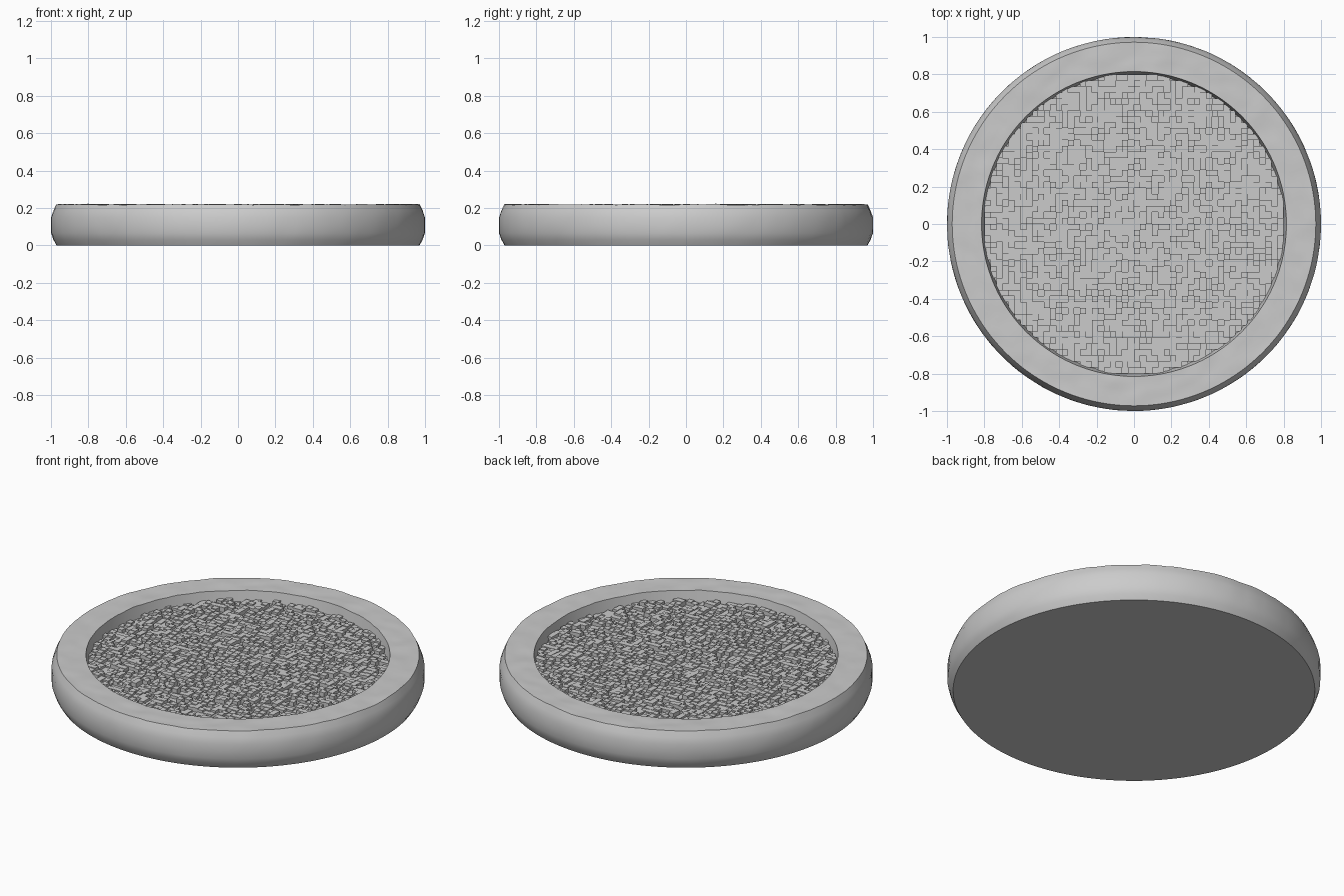
import bpy
import bmesh
import math
import random
from mathutils import Vector, noise

random.seed(7)
if "Cube" in bpy.data.objects:
    bpy.data.objects.remove(bpy.data.objects["Cube"], do_unlink=True)

stone = bpy.data.materials.new("grey stone")
stone.use_nodes = True
stone.diffuse_color = (0.6, 0.6, 0.6, 1)
stone.node_tree.nodes["Principled BSDF"].inputs["Base Color"].default_value = stone.diffuse_color

SEGMENTS = 160
CELL = 0.032
FLOOR = 0.13
RIM = 0.218


def add_object(name, bm):
    bmesh.ops.recalc_face_normals(bm, faces=bm.faces)
    mesh = bpy.data.meshes.new(name)
    bm.to_mesh(mesh)
    bm.free()
    mesh.materials.append(stone)
    obj = bpy.data.objects.new(name, mesh)
    bpy.context.collection.objects.link(obj)
    return obj


def rough(x, y, z):
    """Hand-worn unevenness, between -1 and 1."""
    p = Vector((x, y, z))
    return 0.6 * noise.noise(p * 9) + 0.4 * noise.noise(p * 22)


# Round dish: outer side, worn rim top, sloping inner wall and floor
outer = [(0.97, 0), (0.988, 0.03), (1, 0.065), (1, 0.105),
         (1, 0.15), (0.988, 0.185), (0.972, RIM)]
rim_top = [(0.972 - 0.157 * i / 7, RIM) for i in range(1, 8)]
profile = outer + rim_top + [(0.8, FLOOR)]

bm = bmesh.new()
rings = []
for radius, height in profile:
    ring = []
    for s in range(SEGMENTS):
        a = math.tau * s / SEGMENTS
        c, n = math.cos(a), math.sin(a)
        bump = rough(c * radius, n * radius, height)
        r, z = radius, height
        if height == RIM:
            z += 0.007 * bump
        elif height > FLOOR or 0 < height < FLOOR:
            r -= 0.004 * abs(bump)
        ring.append(bm.verts.new((r * c, r * n, z)))
    rings.append(ring)
for low, high in zip(rings, rings[1:]):
    for s in range(SEGMENTS):
        t = (s + 1) % SEGMENTS
        bm.faces.new((low[s], low[t], high[t], high[s]))
bm.faces.new(rings[0])
bm.faces.new(rings[-1])
dish = add_object("round_dish", bm)
bpy.context.view_layer.objects.active = dish
dish.select_set(True)
bpy.ops.object.shade_smooth_by_angle(angle=math.radians(35))
dish.select_set(False)

# Floor of small square tiles standing at uneven heights
bm = bmesh.new()
count = math.ceil(0.8 / CELL)
for i in range(-count, count):
    for j in range(-count, count):
        x, y = i * CELL, j * CELL
        if math.hypot(x + CELL / 2, y + CELL / 2) > 0.81:
            continue
        top = random.uniform(0.147, 0.178)
        corners = [(x, y), (x + CELL, y), (x + CELL, y + CELL), (x, y + CELL)]
        base = [bm.verts.new((u, v, FLOOR - 0.01)) for u, v in corners]
        cap = [bm.verts.new((u, v, top)) for u, v in corners]
        bm.faces.new(cap)
        for k in range(4):
            m = (k + 1) % 4
            bm.faces.new((base[k], base[m], cap[m], cap[k]))
add_object("floor_tiles", bm)
